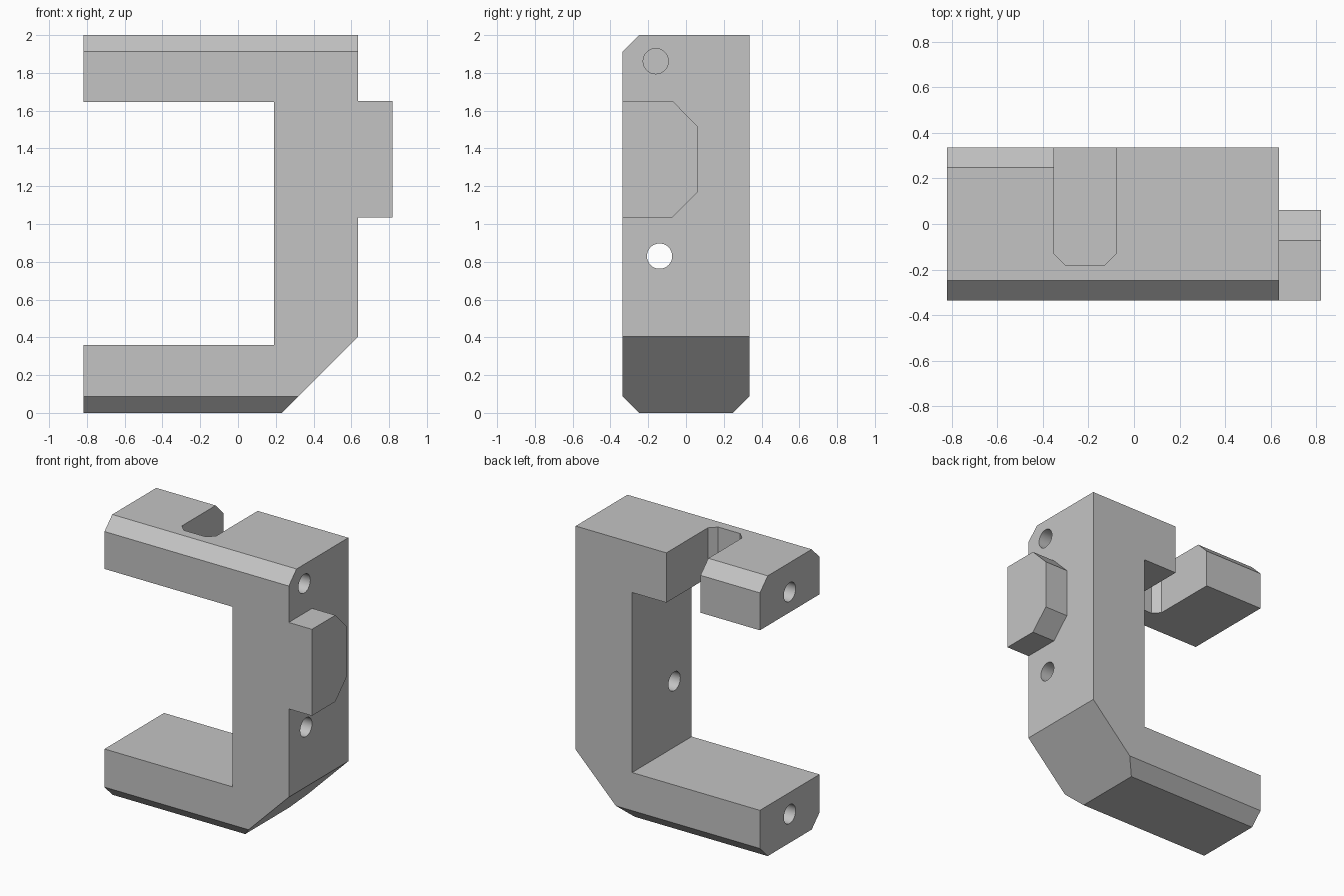
import bpy, bmesh, math
from mathutils import Vector

cube = bpy.data.objects.get("Cube")
if cube:
    bpy.data.objects.remove(cube, do_unlink=True)

grey = bpy.data.materials.new("plain grey")
grey.use_nodes = True
COLOUR = (0.55, 0.55, 0.55, 1)
grey.diffuse_color = COLOUR
grey.node_tree.nodes["Principled BSDF"].inputs["Base Color"].default_value = COLOUR

LEFT, OUTER, TAB_END = -0.819, 0.636, 0.819
HALF, TOP, CH = 0.336, 2.0, 0.088
SLOT_L, SLOT_R, SLOT_Y = -0.35, -0.08, -0.18


def prism(name, points, axis, lo, hi):
    """Extrude a 2D outline along an axis; the outline uses the other two axes in order."""
    def place(p, t):
        co = list(p)
        co.insert(axis, t)
        return Vector(co)
    bm = bmesh.new()
    face = bm.faces.new([bm.verts.new(place(p, lo)) for p in points])
    grown = bmesh.ops.extrude_face_region(bm, geom=[face])["geom"]
    offset = place((0, 0), hi - lo)
    bmesh.ops.translate(bm, vec=offset, verts=[v for v in grown if isinstance(v, bmesh.types.BMVert)])
    bmesh.ops.recalc_face_normals(bm, faces=bm.faces)
    mesh = bpy.data.meshes.new(name)
    bm.to_mesh(mesh)
    bm.free()
    mesh.materials.append(grey)
    obj = bpy.data.objects.new(name, mesh)
    bpy.context.collection.objects.link(obj)
    return obj


def combine(target, tool, operation):
    mod = target.modifiers.new(tool.name, "BOOLEAN")
    mod.operation, mod.solver, mod.object = operation, "EXACT", tool
    bpy.ops.object.select_all(action="DESELECT")
    bpy.context.view_layer.objects.active = target
    target.select_set(True)
    bpy.ops.object.modifier_apply(modifier=mod.name)
    bpy.data.objects.remove(tool, do_unlink=True)


def cut_chamfer(side, z, inward, x_end):
    """Trim a long edge; inward is the z direction into the part."""
    e = 0.05
    y, d = side * HALF, CH + e
    corner = (y + side * e, z - inward * e)
    points = [corner, (corner[0] - side * (d + e), corner[1]), (corner[0], corner[1] + inward * (d + e))]
    combine(bracket, prism("chamfer_cutter", points, 0, LEFT - 0.1, x_end), "DIFFERENCE")


def cut_hole(y, z, lo, hi, r=0.067, sides=32):
    ring = [(y + r * math.cos(i * math.tau / sides), z + r * math.sin(i * math.tau / sides))
            for i in range(sides)]
    combine(bracket, prism("hole_cutter", ring, 0, lo, hi), "DIFFERENCE")


# C-shaped bracket with a slanted lower corner
bracket = prism("bracket", [
    (LEFT, 0), (0.231, 0), (OUTER, 0.405), (OUTER, TOP), (LEFT, TOP),
    (LEFT, 1.645), (0.19, 1.645), (0.19, 0.36), (LEFT, 0.36)], 1, -HALF, HALF)

# Long edge chamfers: top front, both bottom edges, and top back as far as the slot
cut_chamfer(-1, TOP, -1, 1)
cut_chamfer(-1, 0, 1, 1)
cut_chamfer(1, 0, 1, 1)
cut_chamfer(1, TOP, -1, (SLOT_L + SLOT_R) / 2)

# Slot through the upper arm, open at the back
c = 0.048
combine(bracket, prism("slot_cutter", [
    (SLOT_L, 0.5), (SLOT_L, SLOT_Y + c), (SLOT_L + c, SLOT_Y),
    (SLOT_R - c, SLOT_Y), (SLOT_R, SLOT_Y + c), (SLOT_R, 0.5)], 2, 1.5, 2.1), "DIFFERENCE")

# Side tab
combine(bracket, prism("side_tab", [
    (-HALF, 1.035), (-0.072, 1.035), (0.062, 1.17),
    (0.062, 1.517), (-0.072, 1.652), (-HALF, 1.652)], 0, OUTER - 0.1, TAB_END), "UNION")

# Holes: one through the column, the rest blind
cut_hole(-0.14, 0.83, 0.1, 0.8)
cut_hole(-0.16, 1.862, OUTER - 0.35, 0.8)
cut_hole(0, 1.79, LEFT - 0.1, LEFT + 0.3)
cut_hole(0, 0.205, LEFT - 0.1, LEFT + 0.3)

bpy.ops.object.shade_smooth_by_angle(angle=math.radians(25))
